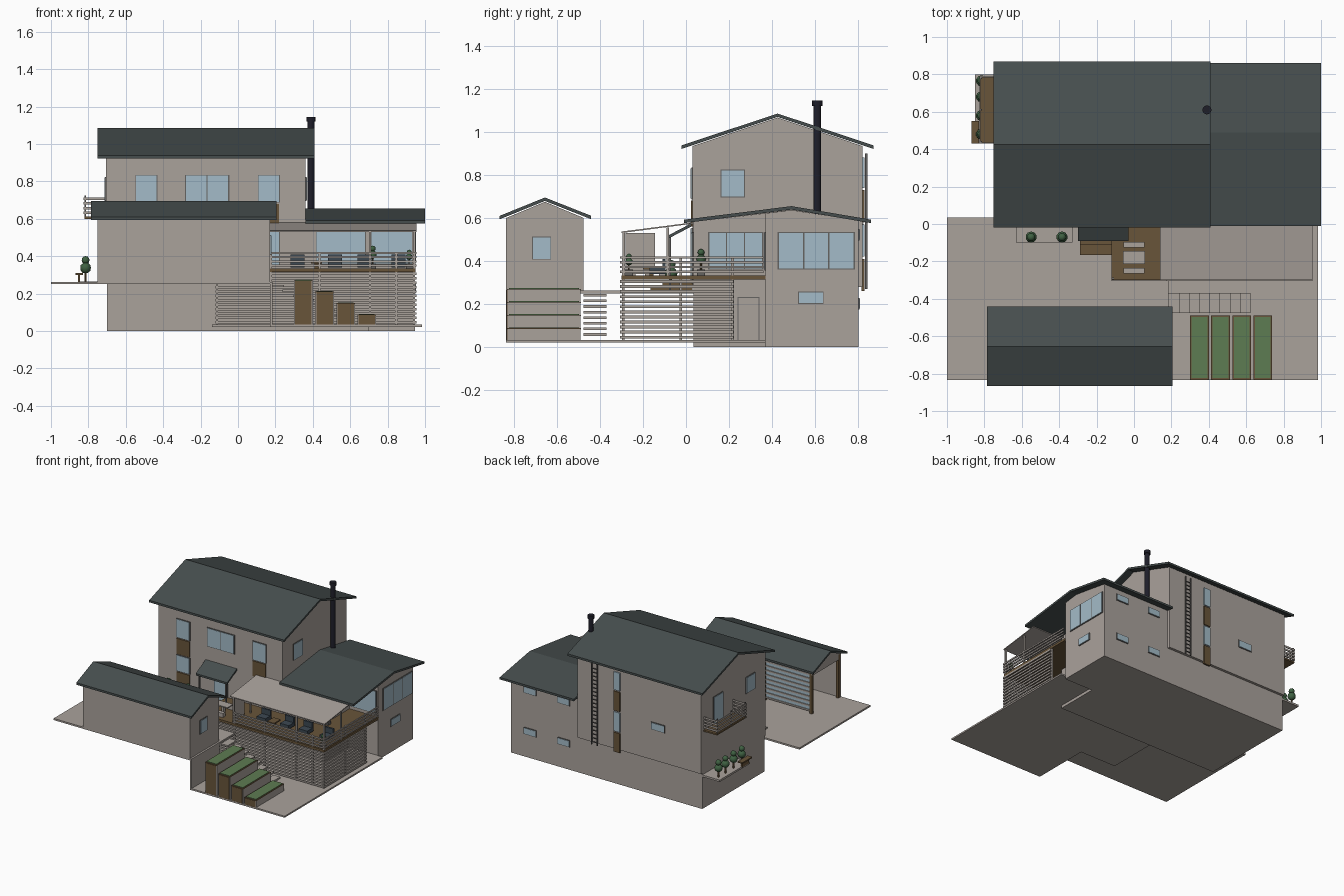
import bpy, bmesh, math
from mathutils import Matrix

if "Cube" in bpy.data.objects:
    bpy.data.objects.remove(bpy.data.objects["Cube"])


def material(name, rgb):
    m = bpy.data.materials.new(name)
    m.use_nodes = True
    m.diffuse_color = (*rgb, 1)
    m.node_tree.nodes["Principled BSDF"].inputs["Base Color"].default_value = (*rgb, 1)
    return m


WALL = material("warm grey render", (0.40, 0.36, 0.33))
ROOF = material("slate roof", (0.062, 0.076, 0.076))
GLASS = material("pale glass", (0.37, 0.50, 0.58))
WOOD = material("brown timber", (0.14, 0.09, 0.042))
GRASS = material("bed green", (0.11, 0.20, 0.085))
LEAF = material("leaf green", (0.05, 0.12, 0.055))
METAL = material("dark navy metal", (0.013, 0.013, 0.022))
FRAME = material("frame grey", (0.13, 0.125, 0.12))
SEAT = material("slate blue furniture", (0.045, 0.065, 0.085))


def finish(bm, name, mat):
    bmesh.ops.recalc_face_normals(bm, faces=bm.faces)
    me = bpy.data.meshes.new(name)
    bm.to_mesh(me)
    bm.free()
    me.materials.append(mat)
    ob = bpy.data.objects.new(name, me)
    bpy.context.collection.objects.link(ob)
    return ob


def boxes(name, mat, *bounds):
    """One object from boxes given as (x0, x1, y0, y1, z0, z1)."""
    bm = bmesh.new()
    for x0, x1, y0, y1, z0, z1 in bounds:
        m = Matrix.Translation(((x0 + x1) / 2, (y0 + y1) / 2, (z0 + z1) / 2))
        bmesh.ops.create_cube(bm, size=1, matrix=m @ Matrix.Diagonal((x1 - x0, y1 - y0, z1 - z0, 1)))
    return finish(bm, name, mat)


def prism(name, mat, x0, x1, profile):
    """Extrude a (y, z) profile along x."""
    bm = bmesh.new()
    f = bm.faces.new([bm.verts.new((x0, y, z)) for y, z in profile])
    ext = bmesh.ops.extrude_face_region(bm, geom=[f])["geom"]
    bmesh.ops.translate(bm, vec=(x1 - x0, 0, 0), verts=[v for v in ext if isinstance(v, bmesh.types.BMVert)])
    return finish(bm, name, mat)


def roof(name, x0, x1, eave0, ridge, eave1, t=0.016):
    top = [eave0, ridge, eave1]
    prism(name, ROOF, x0, x1, top + [(y, z - t) for y, z in reversed(top)])


def plate(name, mat, axis, pos, s, a0, a1, z0, z1, t):
    lo, hi = sorted((pos - s * 0.004, pos + s * t))
    b = (a0, a1, lo, hi, z0, z1) if axis == "y" else (lo, hi, a0, a1, z0, z1)
    boxes(name, mat, b)


def window(name, axis, pos, s, a0, a1, z0, z1, panes=1):
    """Framed window; s is the outward direction along the axis."""
    plate(name + "_frame", FRAME, axis, pos, s, a0 - .004, a1 + .004, z0 - .004, z1 + .004, .005)
    w = (a1 - a0) / panes
    for i in range(panes):
        g = 0.003 if panes > 1 else 0
        plate(name + "_glass", GLASS, axis, pos, s, a0 + i * w + g, a0 + (i + 1) * w - g, z0, z1, .008)


def cylinder(name, mat, x, y, z0, z1, r, n=12):
    bm = bmesh.new()
    bmesh.ops.create_cone(bm, cap_ends=True, segments=n, radius1=r, radius2=r, depth=z1 - z0,
                          matrix=Matrix.Translation((x, y, (z0 + z1) / 2)))
    ob = finish(bm, name, mat)
    bpy.context.view_layer.objects.active = ob
    bpy.ops.object.select_all(action="DESELECT")
    ob.select_set(True)
    bpy.ops.object.shade_smooth_by_angle()


def tree(x, y, z, r):
    """Clipped shrub: trunk and two stacked balls."""
    cylinder("tree_trunk", WOOD, x, y, z, z + 2 * r, r * 0.2, 6)
    bm = bmesh.new()
    for k, zz in ((1, 2.4), (0.72, 3.8)):
        bmesh.ops.create_icosphere(bm, subdivisions=2, radius=r * k, matrix=Matrix.Translation((x, y, z + zz * r)))
    for f in bm.faces:
        f.smooth = True
    finish(bm, "tree_crown", LEAF)


# Main house and its roof
boxes("house_base", WALL, (-.70, .36, .035, .80, 0, .28))
prism("house_walls", WALL, -.705, .36, [(.03, .28), (.82, .28), (.82, .934), (.425, 1.066), (.03, .934)])
roof("house_roof", -.75, .41, (-.02, .937), (.425, 1.085), (.87, .937))

# Side wing, recessed at its front corner
boxes("wing_base", WALL, (.36, .70, .035, .80, 0, .34), (.70, .945, .37, .80, 0, .34))
prism("wing_inner_walls", WALL, .36, .70, [(.035, .33), (.80, .33), (.80, .588), (.49, .637), (.035, .582)])
prism("wing_outer_walls", WALL, .70, .945, [(.37, .33), (.80, .33), (.80, .588), (.49, .637), (.37, .622)])
roof("wing_roof", .362, 1.0, (-.01, .592), (.49, .655), (.86, .592))
cylinder("chimney_pipe", METAL, .39, .61, .60, 1.13, .018, 16)
cylinder("chimney_cap", METAL, .39, .61, 1.12, 1.145, .024, 16)

# Front windows and timber infill panels
window("front_left_upper", "y", .03, -1, -.545, -.435, .69, .83)
window("front_left_lower", "y", .03, -1, -.545, -.435, .43, .55)
for z0, z1 in ((.56, .68), (.30, .42)):
    plate("front_left_panel", WOOD, "y", .03, -1, -.545, -.435, z0, z1, .007)
window("front_middle", "y", .03, -1, -.28, -.05, .69, .83, 2)
window("front_right_upper", "y", .03, -1, .11, .22, .69, .83)
plate("front_right_panel", WOOD, "y", .03, -1, .11, .22, .56, .68, .007)
window("deck_door", "y", .03, -1, .11, .22, .35, .53)
window("deck_window", "y", .035, -1, .42, .68, .36, .53)
window("recess_front_window", "y", .37, -1, .715, .93, .36, .53)
window("recess_side_window", "x", .70, 1, .105, .355, .365, .53, 3)

# Side and rear windows
window("wing_side_window", "x", .945, 1, .43, .78, .365, .53, 3)
window("wing_base_window", "x", .945, 1, .525, .635, .205, .255)
window("house_right_window", "x", .36, 1, .165, .27, .70, .82)
window("house_left_window", "x", -.705, -1, .165, .27, .70, .82)
window("balcony_door", "x", -.705, -1, .56, .67, .61, .82)
window("rear_window", "y", .82, 1, -.39, -.28, .52, .57)
for x in (.49, .78):
    for z in (.18, .50):
        window("wing_rear_window", "y", .80, 1, x - .05, x + .05, z, z + .045)
for z0, z1, m in ((.26, .41, WOOD), (.42, .57, GLASS), (.58, .73, WOOD), (.74, .88, GLASS)):
    plate("rear_strip_panel", m, "y", .82, 1, -.01, .045, z0, z1, .008)
plate("basement_door_frame", FRAME, "x", .70, 1, .238, .342, .03, .234, .004)
plate("basement_door", WALL, "x", .70, 1, .243, .337, .03, .229, .007)

# Rear ladder
boxes("rear_ladder", FRAME, *[(x, x + .006, .832, .842, .27, .90) for x in (.175, .222)],
      *[(.175, .228, .834, .840, .29 + i * .03, .295 + i * .03) for i in range(20)])

# Balcony
boxes("balcony_floor", WOOD, (-.82, -.70, .43, .79, .60, .612))
boxes("balcony_rail", WALL, *[b for z in (.625, .65, .675, .70) for b in (
    (-.826, -.82, .43, .79, z, z + .014), (-.826, -.70, .43, .436, z, z + .014),
    (-.826, -.70, .784, .79, z, z + .014))])
boxes("balcony_posts", FRAME, *[(-.82, -.812, y, y + .008, .60, .724) for y in (.436, .606, .776)])

# Porch with hood, door and steps
prism("porch_hood", ROOF, -.30, -.03, [(-.09, .515), (.03, .578), (.03, .563), (-.09, .50)])
boxes("porch_posts", FRAME, *[(x, x + .01, -.08, -.07, .265, .51) for x in (-.285, -.055)])
window("porch_door", "y", .03, -1, -.22, -.11, .30, .47)
boxes("porch_steps", WOOD, (-.29, -.12, -.165, -.11, .265, .28), (-.29, -.12, -.11, .03, .265, .30))

# Ground: upper yard, lower terrace, retaining wall
boxes("upper_yard", WALL, (-1, .185, -.835, -.30, .25, .263), (-1, -.12, -.30, .035, .25, .263))
boxes("lower_terrace", WALL, (.17, .985, -.835, .035, .022, .034), (.70, .985, .035, .37, .022, .034),
      (-.14, .17, -.38, .035, .022, .034))
boxes("retaining_wall", WALL, (.17, .185, -.835, -.49, .022, .263))

# Outbuilding: closed at the front and right, open carport end at the left
prism("garage_end_wall", WALL, .155, .17, [(-.835, .25), (-.475, .25), (-.475, .60), (-.655, .675), (-.835, .60)])
prism("garage_left_gable", WALL, -.75, -.735, [(-.835, .56), (-.475, .56), (-.475, .60), (-.655, .675), (-.835, .60)])
boxes("garage_walls", WALL, (-.75, .17, -.835, -.82, .25, .60), (-.33, .17, -.49, -.475, .25, .60))
roof("garage_roof", -.785, .205, (-.865, .61), (-.655, .695), (-.44, .61))
boxes("garage_posts", WOOD, *[(x, x + .02, y, y + .02, .26, .60)
                             for x, y in ((-.75, -.495), (-.75, -.82), (-.35, -.495))])
boxes("garage_screen", GLASS, (-.73, -.35, -.487, -.482, .28, .56))
boxes("garage_screen_slats", WALL, *[(-.73, -.35, -.49, -.476, .28 + i * .035, .292 + i * .035) for i in range(9)])
window("garage_window", "x", .17, 1, -.71, -.63, .41, .51)

# Deck with slatted skirt and railings
boxes("deck_floor", WOOD, (-.12, .95, -.30, .035, .315, .333), (.70, .95, .035, .37, .315, .333))
skirt = [.04 + i * .0235 for i in range(12)]
boxes("deck_skirt", WALL, *[b for z in skirt for b in (
    (-.12, .955, -.306, -.298, z, z + .013), (.947, .955, -.30, .22, z, z + .013))])
rail = [.345 + i * .022 for i in range(4)]
boxes("deck_railing", WALL, *[b for z in rail for b in (
    (.17, .955, -.306, -.298, z, z + .011), (.947, .955, -.30, .36, z, z + .011))])
boxes("deck_posts", WALL, *[(x, x + .012, -.298, -.286, .034, .42) for x in (-.118, .17, .43, .70, .84, .935)],
      *[(.935, .947, y, y + .012, .034, .42) for y in (-.03, .21)])

# Pergola over the deck
prism("pergola_canopy", WALL, .14, .955, [(-.30, .53), (.03, .573), (.03, .579), (-.30, .537)])
boxes("pergola_posts", WALL, *[(x, x + .012, -.295, -.283, .33, .533) for x in (.16, .70, .938)],
      *[(x, x + .012, -.09, -.078, .33, .555) for x in (.16, .938)])
boxes("wind_screen", WALL, (.15, .156, -.28, -.145, .34, .53))

# Stairs from the yard down to the terrace
boxes("garden_stairs", WALL, *[(.185 + i * .054, .245 + i * .054, -.475, -.37, .235 - i * .026, .247 - i * .026)
                              for i in range(8)])

# Stepped planting beds
for i in range(4):
    x, top = .30 + i * .113, .272 - i * .061
    boxes("bed_box", WALL, (x, x + .10, -.83, -.49, .03, top - .004))
    boxes("bed_front", WOOD, (x + .006, x + .094, -.834, -.826, .034, top - .006))
    boxes("bed_rim", WOOD, (x, x + .10, -.832, -.488, top - .006, top - .001))
    boxes("bed_planting", GRASS, (x + .008, x + .092, -.823, -.497, top - .005, top + .003))

# Deck furniture: table with benches, and lounge seats under the canopy
boxes("deck_table", WALL, (-.06, .06, -.215, -.145, .385, .393), (-.01, .01, -.19, -.17, .333, .385))
boxes("deck_benches", WALL, *[(-.055, .055, y, y + .03, .333, .365) for y in (-.265, -.125)])
for x in (.28, .48, .64, .82):
    boxes("lounge_seat", SEAT, (x, x + .075, -.17, -.10, .34, .368), (x, x + .075, -.11, -.095, .34, .41))
boxes("lounge_table", WOOD, (.39, .45, -.20, -.12, .36, .37), (.41, .43, -.17, -.15, .333, .36))

# Shrubs and planters
for y in (.48, .58, .68, .765):
    tree(-.815, y, .265, .030)
boxes("side_ledge", WALL, (-.85, -.70, .43, .80, .25, .265))
boxes("side_bench", WOOD, (-.87, -.83, .43, .55, .30, .31), (-.855, -.845, .45, .53, .262, .30))
boxes("yard_planter", WALL, (-.63, -.33, -.10, .03, .262, .275))
for x in (-.55, -.385):
    tree(x, -.07, .27, .030)
for x, y, r in ((.72, .07, .028), (.915, -.265, .022)):
    boxes("deck_pot", FRAME, (x - .018, x + .018, y - .018, y + .018, .333, .36))
    tree(x, y, .355, r * .8)
